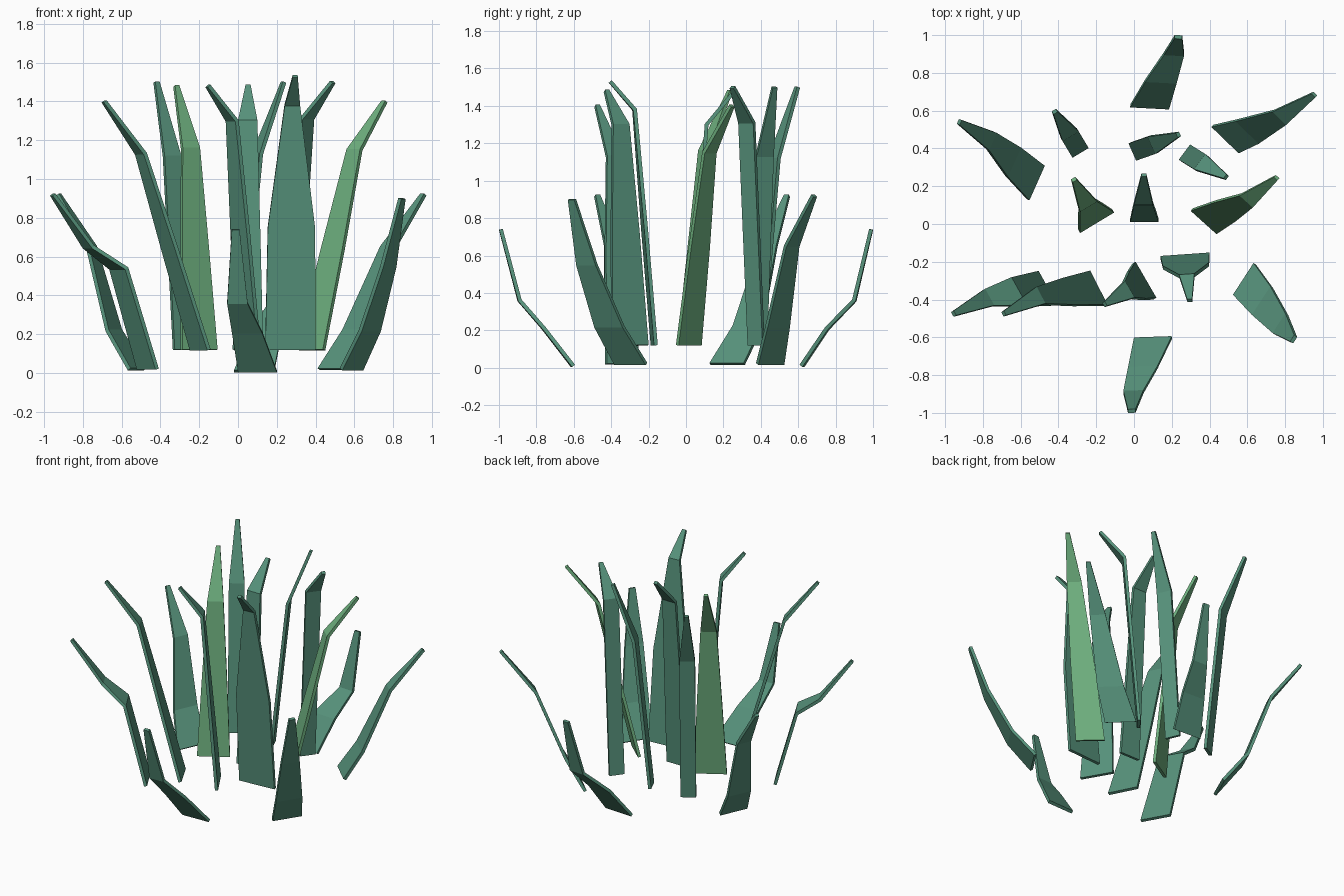
import bpy, math
from mathutils import Vector


def material(name, colour):
    m = bpy.data.materials.new(name)
    m.diffuse_color = (*colour, 1)
    return m


TEAL = material("teal green", (0.095, 0.29, 0.20))
LIGHT = material("light green", (0.155, 0.43, 0.21))


def blade(name, mat, angle, sections):
    """Folded leaf strip: each section is (x, y, z, half width)."""
    across = Vector((math.cos(math.radians(angle)), math.sin(math.radians(angle)), 0))
    verts = []
    for x, y, z, w in sections:
        c = Vector((x, y, z))
        verts += [c - across * w, c + across * w]
    faces = [(i, i + 1, i + 3, i + 2) for i in range(0, len(verts) - 2, 2)]
    mesh = bpy.data.meshes.new(name)
    mesh.from_pydata(verts, [], faces)
    mesh.materials.append(mat)
    ob = bpy.data.objects.new(name, mesh)
    bpy.context.collection.objects.link(ob)
    mod = ob.modifiers.new("thickness", "SOLIDIFY")
    mod.thickness = 0.02
    mod.offset = 0
    mod.use_even_offset = True


# Outer low blades: width angle, base, middle, knee, tip
outer = {
    "back": (-3, (.083, .62, .01, .103), (.143, .755, .21, .083), (.212, .90, .36, .053), (.235, .99, .74, .02)),
    "front": (2, (.10, -.605, .01, .10), (.047, -.76, .21, .078), (-.003, -.89, .36, .053), (-.012, -.99, .74, .02)),
    "back_right": (-44, (.488, .45, .02, .10), (.605, .49, .22, .085), (.775, .565, .65, .05), (.955, .685, .92, .014)),
    "back_left": (66, (-.52, .22, .02, .10), (-.64, .33, .22, .085), (-.755, .44, .65, .05), (-.925, .54, .92, .014)),
    "front_left": (-61, (-.465, -.34, .02, .10), (-.615, -.36, .54, .085), (-.77, -.39, .65, .05), (-.955, -.475, .92, .014)),
    "front_right": (57, (.585, -.295, .02, .10), (.68, -.41, .22, .09), (.775, -.53, .55, .062), (.845, -.61, .90, .02)),
}
for name, (angle, *sections) in outer.items():
    blade("outer_blade_" + name, TEAL, angle, sections)

# Inner tall blades: width angle, half widths (base, middle, knee), base xy, knee, tip
inner = {
    "front_wide": (4, (.13, .122, .04), (.27, -.17), (.28, -.275, 1.38), (.295, -.405, 1.53)),
    "front_middle": (-60, (.11, .085, .05), (.055, -.30), (-.03, -.35, 1.30), (-.155, -.425, 1.48)),
    "front_left": (-63, (.10, .08, .05), (-.195, -.34), (-.50, -.38, 1.13), (-.69, -.475, 1.40)),
    "centre": (0, (.075, .063, .05), (.055, .02), (.05, .11, 1.30), (.052, .26, 1.48)),
    "right": (-42, (.092, .075, .047), (.375, .015), (.60, .125, 1.15), (.755, .245, 1.40)),
    "left": (31, (.105, .08, .052), (-.20, .015), (-.245, .10, 1.16), (-.318, .235, 1.48)),
    "back_left": (31, (.05, .05, .05), (-.288, .385), (-.34, .472, 1.12), (-.42, .595, 1.50)),
    "back_middle": (-66, (.05, .05, .05), (0, .385), (.10, .42, 1.13), (.235, .473, 1.50)),
    "back_right": (53, (.05, .05, .05), (.275, .375), (.355, .325, 1.31), (.488, .248, 1.50)),
}
for name, (angle, widths, base, knee, tip) in inner.items():
    low = Vector((*base, .12))
    mid = low.lerp(Vector(knee), 0.5)
    blade("inner_blade_" + name, LIGHT if name in ("left", "right") else TEAL, angle,
          [(*low, widths[0]), (*mid, widths[1]), (*knee, widths[2]), (*tip, .013)])
